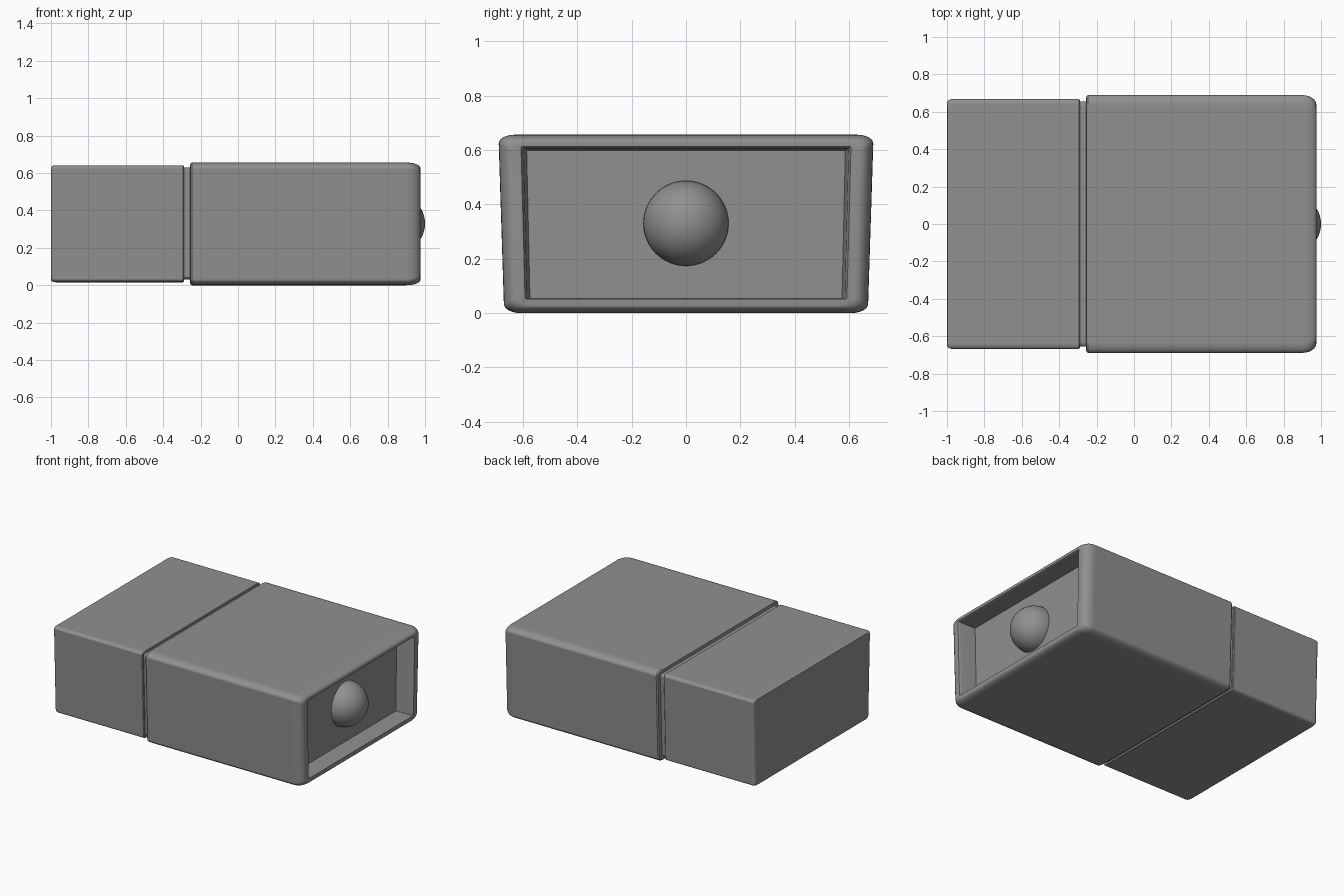
import bpy, bmesh, math

if "Cube" in bpy.data.objects:
    bpy.data.objects.remove(bpy.data.objects["Cube"])

dark = bpy.data.materials.new("dark_grey")
dark.diffuse_color = (0.28, 0.28, 0.28, 1)
dark.use_nodes = True
dark.node_tree.nodes["Principled BSDF"].inputs["Base Color"].default_value = dark.diffuse_color


def ring(x, top, bot, z0, z1, ry, rz, iy=0.0, iz=0.0, n=6):
    """Trapezoid section with elliptical corners, inset by iy / iz."""
    top, bot, z0, z1 = top - iy, bot - iy, z0 + iz, z1 - iz
    pts = []
    corners = [(1, 1, 0), (-1, 1, 90), (-1, -1, 180), (1, -1, 270)]
    for sy, sz, start in corners:
        for i in range(n + 1):
            a = math.radians(start + 90 * i / n)
            z = (z1 - rz if sz > 0 else z0 + rz) + rz * math.sin(a)
            t = (z - z0) / (z1 - z0)
            half = bot + (top - bot) * t
            pts.append((x, sy * (half - ry) + ry * math.cos(a), z))
    return pts


def finish(obj, angle=30):
    """Dark grey, smooth shading, large faces kept flat."""
    obj.data.materials.append(dark)
    bpy.ops.object.select_all(action='DESELECT')
    obj.select_set(True)
    bpy.context.view_layer.objects.active = obj
    bpy.ops.object.shade_smooth_by_angle(angle=math.radians(angle))


def loft(name, rings):
    bm = bmesh.new()
    loops = [[bm.verts.new(p) for p in r] for r in rings]
    n = len(loops[0])
    for a, b in zip(loops, loops[1:]):
        for i in range(n):
            j = (i + 1) % n
            bm.faces.new((a[i], a[j], b[j], b[i]))
    bm.faces.new(loops[0])
    bm.faces.new(loops[-1])
    bmesh.ops.recalc_face_normals(bm, faces=bm.faces)
    me = bpy.data.meshes.new(name)
    bm.to_mesh(me)
    bm.free()
    obj = bpy.data.objects.new(name, me)
    bpy.context.collection.objects.link(obj)
    finish(obj)
    mod = obj.modifiers.new("flat_faces", 'WEIGHTED_NORMAL')
    mod.keep_sharp = True
    return obj


# Front body: rounded front rim, recessed front panel
body = (0.690, 0.669, 0.0, 0.656, 0.06, 0.033)
rings = [ring(-0.256, *body, iy=0.015, iz=0.012),
         ring(-0.254, *body, iy=0.006, iz=0.005),
         ring(-0.246, *body)]
for k in range(7):
    a = math.radians(15 * k)
    rings.append(ring(0.9 + 0.075 * math.sin(a), *body,
                      iy=0.05 * (1 - math.cos(a)), iz=0.028 * (1 - math.cos(a))))
rings.append(ring(0.975, 0.607, 0.592, 0.051, 0.613, 0.004, 0.004))
rings.append(ring(0.96, 0.598, 0.584, 0.053, 0.606, 0.004, 0.004))
rings.append(ring(0.848, 0.586, 0.574, 0.056, 0.598, 0.004, 0.004))
loft("front_body", rings)

# Narrow neck between the two halves
loft("neck", [ring(x, 0.655, 0.636, 0.031, 0.629, 0.03, 0.018) for x in (-0.31, -0.24)])

# Rear block with small rounded edges
block = (0.668, 0.649, 0.016, 0.641, 0.03, 0.018)
rings = []
for k in range(5):
    a = math.radians(90 - 22.5 * k)
    rings.append(ring(-0.975 - 0.025 * math.sin(a), *block,
                      iy=0.02 * (1 - math.cos(a)), iz=0.012 * (1 - math.cos(a))))
rings += [ring(-0.294, *block), ring(-0.289, *block, iy=0.005, iz=0.004)]
loft("rear_block", rings)

# Domed lens in the recess
bpy.ops.mesh.primitive_uv_sphere_add(segments=48, ring_count=24, radius=0.157,
                                     location=(0.843, 0, 0.33),
                                     rotation=(0, math.pi / 2, 0))
lens = bpy.context.object
lens.name = "lens_dome"
finish(lens)
